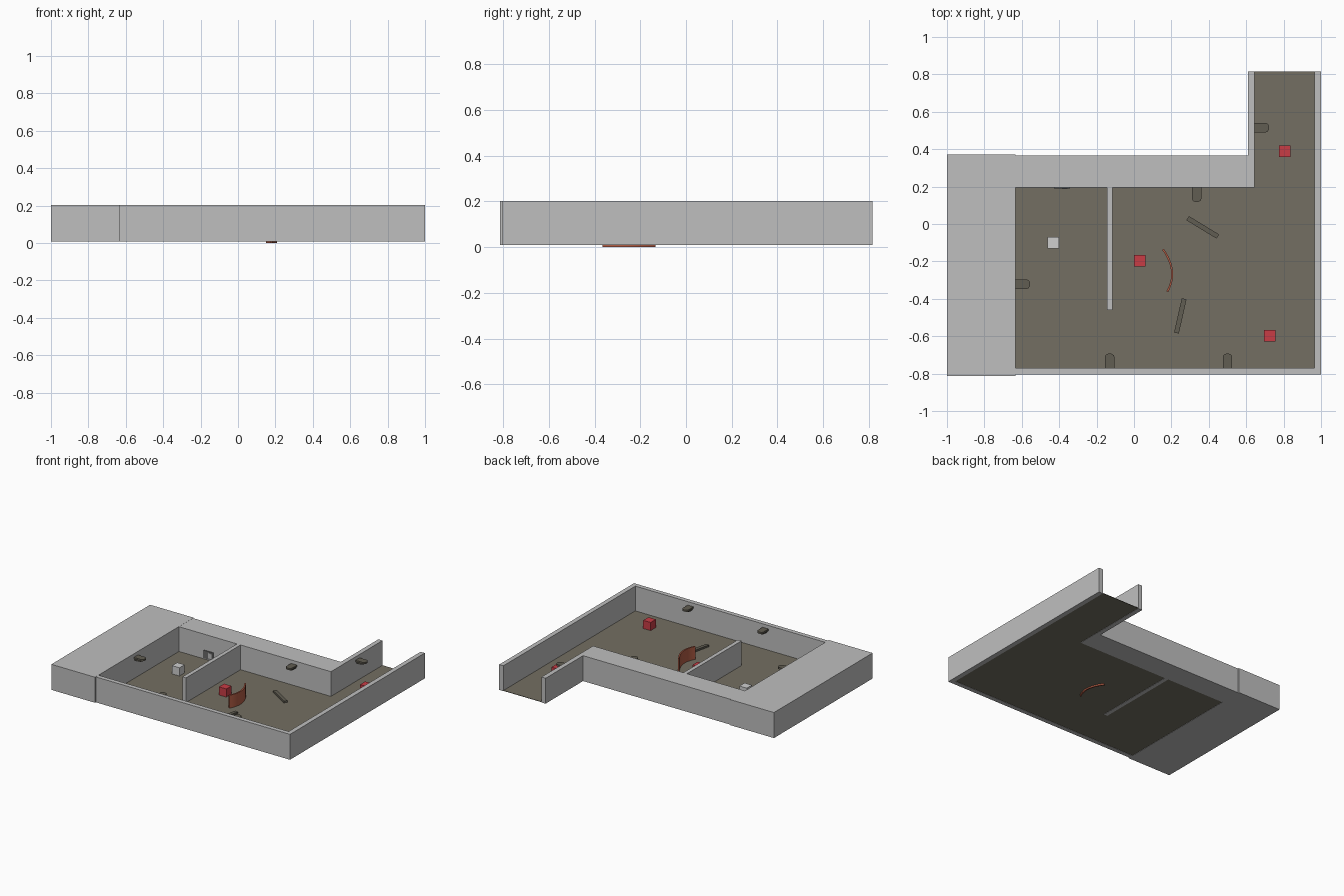
import bpy, bmesh, math
from mathutils import Matrix, Vector

cube = bpy.data.objects.get("Cube")
if cube:
    bpy.data.objects.remove(cube, do_unlink=True)


def material(name, r, g, b):
    m = bpy.data.materials.new(name)
    m.use_nodes = True
    m.diffuse_color = (r, g, b, 1)
    bsdf = m.node_tree.nodes["Principled BSDF"]
    bsdf.inputs["Base Color"].default_value = (r, g, b, 1)
    bsdf.inputs["Roughness"].default_value = 0.8
    return m


grey = material("wall grey", 0.52, 0.52, 0.52)
olive = material("floor olive", 0.174, 0.159, 0.122)
dark = material("dark olive", 0.12, 0.11, 0.085)
red = material("crate red", 0.58, 0.045, 0.06)
pale = material("pale grey", 0.62, 0.62, 0.62)
rust = material("rust orange", 0.45, 0.11, 0.06)
shade = material("hatch grey", 0.14, 0.14, 0.14)


def prism(name, outline, z0, z1, mat, matrix=None):
    """Extrude a flat outline from z0 to z1."""
    bm = bmesh.new()
    base = bm.faces.new([bm.verts.new((x, y, z0)) for x, y in outline])
    up = bmesh.ops.extrude_face_region(bm, geom=[base])["geom"]
    verts = [v for v in up if isinstance(v, bmesh.types.BMVert)]
    bmesh.ops.translate(bm, verts=verts, vec=(0, 0, z1 - z0))
    bmesh.ops.recalc_face_normals(bm, faces=bm.faces[:])
    if matrix:
        bmesh.ops.transform(bm, matrix=matrix, verts=bm.verts[:])
    mesh = bpy.data.meshes.new(name)
    bm.to_mesh(mesh)
    bm.free()
    mesh.materials.append(mat)
    obj = bpy.data.objects.new(name, mesh)
    bpy.context.collection.objects.link(obj)
    return obj


def rect(x0, x1, y0, y1):
    return [(x0, y0), (x1, y0), (x1, y1), (x0, y1)]


# Room plan lines
LEFT, RIGHT, FRONT, BACK, END = -0.633, 0.965, -0.77, 0.195, 0.815
HALL, BASE, TOP = 0.645, 0.009, 0.202
P0, P1, PEND = -0.145, -0.115, -0.46

# Walls
prism("left_block", rect(-1, LEFT, -0.813, 0.372), BASE, TOP + 0.001, grey)
prism("front_and_left_wall",
      [(LEFT, -0.804), (1, -0.804), (1, END), (RIGHT, END),
       (RIGHT, FRONT), (LEFT, FRONT)], BASE, TOP, grey)
prism("back_and_hall_wall",
      [(LEFT, BACK), (HALL, BACK), (HALL, END), (0.61, END),
       (0.61, 0.365), (LEFT, 0.365)], BASE, TOP, grey)
prism("partition_wall", rect(P0, P1, PEND, BACK), BASE, TOP, grey)

# Floor, notched around the partition
FLOOR = 0.014
prism("floor",
      [(LEFT, FRONT), (RIGHT, FRONT), (RIGHT, END), (HALL, END), (HALL, BACK),
       (P1, BACK), (P1, PEND), (P0, PEND), (P0, BACK), (LEFT, BACK)],
      FLOOR - 0.003, FLOOR, olive)

# Crates
H = 0.031
for name, x, y, mat in [("red_crate_front", 0.725, -0.597, red),
                        ("red_crate_middle", 0.03, -0.197, red),
                        ("red_crate_hall", 0.805, 0.39, red),
                        ("pale_crate", -0.432, -0.1, pale)]:
    prism(name, rect(x - H, x + H, y - H, y + H), FLOOR, FLOOR + 2 * H, mat)

# Loose planks on the floor
for name, a, b in [("back_plank", (0.287, 0.031), (0.448, -0.067)),
                   ("front_plank", (0.268, -0.4), (0.227, -0.583))]:
    a, b = Vector(a), Vector(b)
    d = b - a
    m = Matrix.Translation(((a.x + b.x) / 2, (a.y + b.y) / 2, 0))
    m = m @ Matrix.Rotation(math.atan2(d.y, d.x), 4, "Z")
    h = d.length / 2
    prism(name, rect(-h, h, -0.013, 0.013), FLOOR, FLOOR + 0.014, dark, m)


# Wall lamps: rounded cap over a smaller body, pointing away from the wall
def tongue(length, half):
    arc = [math.radians(a) for a in range(-90, 91, 30)]
    r = 0.018
    tip = [(length - r + r * math.cos(a), half * math.sin(a)) for a in arc]
    return [(0, -half)] + tip + [(0, half)]


for name, x, y, turn in [("side_lamp", LEFT, -0.322, 0),
                         ("hall_lamp", HALL, 0.515, 0),
                         ("back_lamp", 0.335, BACK, -90),
                         ("front_lamp_right", -0.13, FRONT, 90),
                         ("front_lamp_left", 0.5, FRONT, 90)]:
    m = Matrix.Translation((x, y, 0)) @ Matrix.Rotation(math.radians(turn), 4, "Z")
    prism(name + "_cap", tongue(0.078, 0.025), 0.163, 0.176, dark, m)
    prism(name + "_body", tongue(0.055, 0.016), 0.15, 0.163, dark, m)

# Curved screen
p, c, q = Vector((0.155, -0.136)), Vector((0.2395, -0.2525)), Vector((0.178, -0.362))
outer, inner = [], []
N = 12
for i in range(N + 1):
    t = i / N
    pt = p * (1 - t) ** 2 + c * 2 * t * (1 - t) + q * t * t
    tan = ((c - p) * (1 - t) + (q - c) * t).normalized()
    side = Vector((-tan.y, tan.x)) * 0.005
    outer.append(tuple(pt + side))
    inner.append(tuple(pt - side))
screen = prism("curved_screen", outer + inner[::-1], 0, 0.112, rust)
bpy.context.view_layer.objects.active = screen
screen.select_set(True)
bpy.ops.object.shade_smooth_by_angle(angle=math.radians(30))

# Wall hatch
prism("hatch_frame", rect(-0.427, -0.343, BACK - 0.005, BACK), 0.022, 0.082, shade)
prism("hatch_panel", rect(-0.385, -0.355, BACK - 0.008, BACK - 0.005), 0.032, 0.072, grey)
